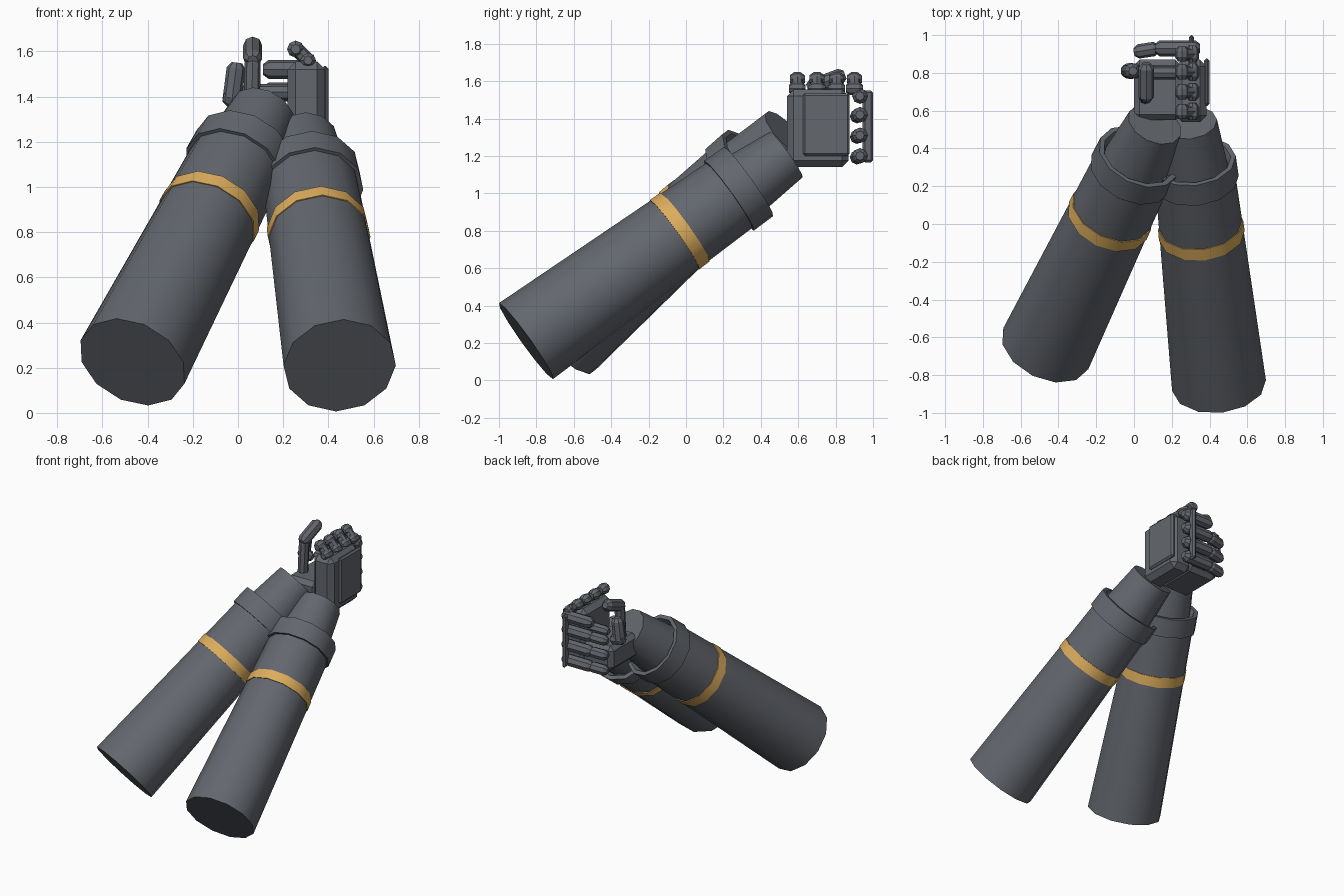
import bpy, bmesh, math
from mathutils import Vector

if "Cube" in bpy.data.objects:
    bpy.data.objects.remove(bpy.data.objects["Cube"])


def material(name, rgb):
    m = bpy.data.materials.new(name)
    m.diffuse_color = (*rgb, 1)
    m.use_nodes = True
    m.node_tree.nodes["Principled BSDF"].inputs["Base Color"].default_value = m.diffuse_color
    return m


GREY = material("slate_grey", (0.125, 0.135, 0.155))
GOLD = material("gold", (0.72, 0.42, 0.11))


def finish(name, bm, mat):
    bmesh.ops.recalc_face_normals(bm, faces=bm.faces)
    me = bpy.data.meshes.new(name)
    bm.to_mesh(me)
    bm.free()
    me.materials.append(mat)
    ob = bpy.data.objects.new(name, me)
    bpy.context.collection.objects.link(ob)
    return ob


def lathe(name, a, b, profile, sides, mat, smooth=False, closed=False):
    """Revolve (distance, radius) points around the axis from a towards b."""
    a, b = Vector(a), Vector(b)
    d = (b - a).normalized()
    ref = Vector((0, 0, 1)) if abs(d.z) < 0.95 else Vector((0, 1, 0))
    u = d.cross(ref).normalized()
    v = u.cross(d)
    bm = bmesh.new()
    rings = []
    for t, r in profile:
        ring = []
        for i in range(sides):
            w = 2 * math.pi * i / sides
            ring.append(bm.verts.new(a + d * t + (u * math.cos(w) + v * math.sin(w)) * r))
        rings.append(ring)
    pairs = list(zip(rings, rings[1:]))
    if closed:
        pairs.append((rings[-1], rings[0]))
    for p, q in pairs:
        for i in range(sides):
            j = (i + 1) % sides
            bm.faces.new((p[i], p[j], q[j], q[i]))
    if not closed:
        bm.faces.new(rings[0])
        bm.faces.new(rings[-1])
    ob = finish(name, bm, mat)
    if smooth:
        bpy.context.view_layer.objects.active = ob
        ob.select_set(True)
        bpy.ops.object.shade_smooth_by_angle(angle=math.radians(40))
        ob.select_set(False)
    return ob


def capsule(name, a, b, r):
    """Low-poly finger segment with chamfered ends."""
    n = (Vector(b) - Vector(a)).length
    c = min(r * 0.6, n * 0.3)
    return lathe(name, a, b, [(0, r * .55), (c, r), (n - c, r), (n, r * .55)], 8, GREY)


def block(name, lo, hi, bevel):
    bm = bmesh.new()
    bmesh.ops.create_cube(bm, size=1)
    for vert in bm.verts:
        vert.co = [(l + h) / 2 + c * (h - l) for l, h, c in zip(lo, hi, vert.co)]
    ob = finish(name, bm, GREY)
    mod = ob.modifiers.new("chamfer", 'BEVEL')
    mod.width = bevel
    mod.segments = 1
    return ob


# Two sleeves, each with a collar, a cuff and a gold band
for side, a, b in (("left", (-.467, -.66, .225), (.11, .53, 1.325)),
                   ("right", (.45, -.855, .21), (.29, .54, 1.21))):
    lathe(side + "_sleeve", a, b, [(0, .25), (1.36, .213)], 12, GREY, True)
    lathe(side + "_collar", a, b,
          [(1.34, .205), (1.34, .23), (1.47, .227), (1.47, .20), (1.40, .17)],
          12, GREY, True, True)
    lathe(side + "_cuff", a, b, [(1.36, .185), (1.72, .15)], 12, GREY, True)
    lathe(side + "_band", a, b,
          [(.98, .215), (.98, .2285), (1.05, .2265), (1.05, .213)], 12, GOLD, True, True)

# Upright hand: body, back panel and bent knuckles
block("upright_hand", (.22, .54, 1.14), (.385, .87, 1.555), .035)
block("hand_panel", (.37, .625, 1.20), (.40, .875, 1.535), .012)
for i, y in enumerate((.595, .70, .805, .90)):
    capsule(f"knuckle_base_{i}", (.31, y - .045, 1.56), (.31, y + .045, 1.56), .035)
    capsule(f"knuckle_top_{i}", (.255, y - .04, 1.61), (.255, y + .04, 1.61), .038)
    capsule(f"knuckle_link_{i}", (.32, y, 1.55), (.25, y, 1.62), .032)

# Cradling hand: palm under the thumbs, fingers wrapped around the back
block("cradling_palm", (.0, .55, 1.16), (.25, .87, 1.34), .03)
block("wrap_plate", (.29, .945, 1.165), (.318, 1.0, 1.55), .012)
for i, z in enumerate((1.20, 1.31, 1.42, 1.52)):
    capsule(f"finger_{i}", (.11, .93, z), (.35, .93, z), .042)
    if i < 3:
        capsule(f"fingertip_{i}", (.0, .91, z - .01), (.13, .93, z), .038)
        capsule(f"inner_finger_{i}", (.07, .80, z), (.24, .80, z), .036)

# Thumbs
capsule("upper_thumb", (.065, .65, 1.56), (.065, .85, 1.635), .042)
capsule("upper_thumb_root", (.06, .67, 1.32), (.065, .68, 1.57), .036)
capsule("lower_thumb", (-.03, .81, 1.36), (-.005, .81, 1.55), .042)
capsule("lower_thumb_knuckle", (-.065, .81, 1.40), (.04, .81, 1.38), .04)
